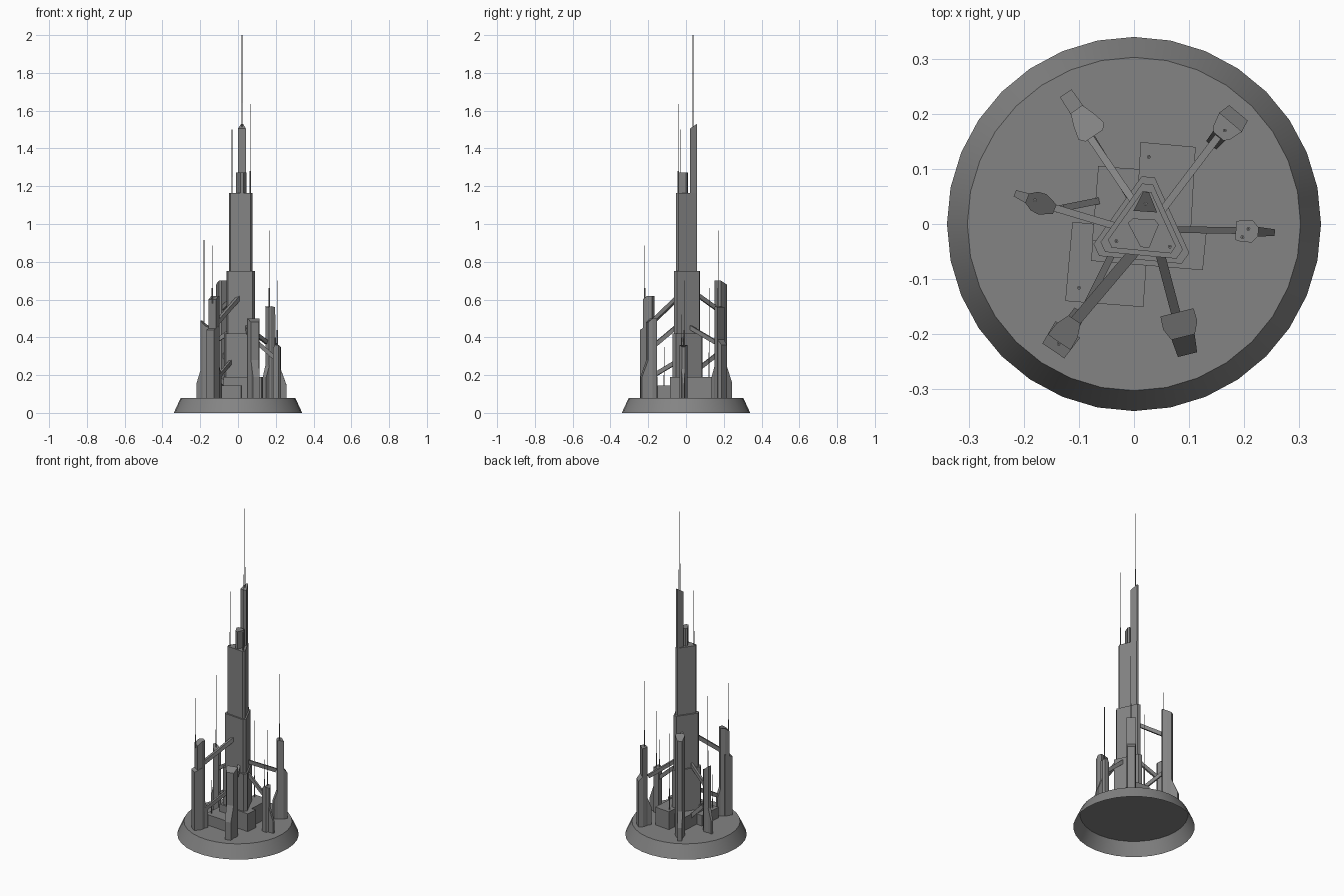
import bpy, bmesh
from math import sin, cos, radians, pi
from mathutils import Vector

if "Cube" in bpy.data.objects:
    bpy.data.objects.remove(bpy.data.objects["Cube"])

# dark grey finish shared by every part
GREY = bpy.data.materials.new("dark_grey")
GREY.diffuse_color = (.23, .23, .23, 1)
GREY.use_nodes = True
GREY.node_tree.nodes["Principled BSDF"].inputs["Base Color"].default_value = GREY.diffuse_color


def build(name, verts, faces):
    me = bpy.data.meshes.new(name)
    me.from_pydata(verts, [], faces)
    bm = bmesh.new()
    bm.from_mesh(me)
    bmesh.ops.recalc_face_normals(bm, faces=bm.faces)
    bm.to_mesh(me)
    bm.free()
    me.materials.append(GREY)
    ob = bpy.data.objects.new(name, me)
    bpy.context.collection.objects.link(ob)
    return ob


def prism(name, pts, z0, tops):
    """Upright prism; tops is one height or one height per outline point."""
    n = len(pts)
    if not isinstance(tops, (list, tuple)):
        tops = [tops] * n
    v = [(x, y, z0) for x, y in pts] + [(x, y, t) for (x, y), t in zip(pts, tops)]
    f = [tuple(range(n)), tuple(range(n, 2 * n))]
    f += [(i, (i + 1) % n, (i + 1) % n + n, i + n) for i in range(n)]
    return build(name, v, f)


def ring(r, n):
    return [(r * cos(2 * pi * i / n), r * sin(2 * pi * i / n)) for i in range(n)]


def antenna(name, x, y, z0, zm, z1):
    for part, r, a, b in (("_socket", .0036, z0, zm), ("_rod", .0016, zm, z1)):
        prism(name + part, [(x + p, y + q) for p, q in ring(r, 6)], a, b)


def beam(name, a, b, w, h):
    a, b = Vector(a), Vector(b)
    d = (b - a).normalized()
    s = d.cross(Vector((0, 0, 1))).normalized() * w / 2
    u = s.cross(d).normalized() * h / 2
    v = [p + i * s + j * u for p in (a, b) for i, j in ((-1, -1), (1, -1), (1, 1), (-1, 1))]
    build(name, v, [(0, 1, 2, 3), (4, 5, 6, 7), (0, 1, 5, 4), (1, 2, 6, 5), (2, 3, 7, 6), (3, 0, 4, 7)])


def radial_prism(name, centre, yaw, stations):
    """Symmetric prism; stations run along the yaw as (distance, half width, top)."""
    c, s = cos(radians(yaw)), sin(radians(yaw))

    def place(u, w):
        return (centre[0] + u * c - w * s, centre[1] + u * s + w * c)
    pts = [place(u, w) for u, w, t in stations] + [place(u, -w) for u, w, t in reversed(stations)]
    tops = [t for u, w, t in stations]
    prism(name, pts, DECK, tops + tops[::-1])


def tower(name, centre, yaw, body, foot, shoulder=None):
    radial_prism(name, centre, yaw, body)
    radial_prism(name + "_foot", centre, yaw, foot)
    if shoulder:
        radial_prism(name + "_shoulder", centre, yaw, shoulder)


DECK = 0.08

# base: open-bottomed frustum with a smooth flank
n = 32
v = [(x, y, 0) for x, y in ring(.34, n)] + [(x, y, DECK) for x, y in ring(.303, n)]
base = build("base", v, [(i, (i + 1) % n, (i + 1) % n + n, i + n) for i in range(n)] + [tuple(range(n, 2 * n))])
bpy.context.view_layer.objects.active = base
base.select_set(True)
bpy.ops.object.shade_smooth_by_angle(angle=radians(30))

# central core: three stacked triangles with cut corners
CX, CY, TURN = .017, -.008, 84.6


def cut_triangle(R, h):
    pts = []
    for k in range(3):
        a = radians(TURN + 120 * k)
        for e in (-h, h):
            pts.append((CX + R * cos(a) - e * sin(a), CY + R * sin(a) + e * cos(a)))
    return pts


for nm, R, h, z0, z1 in (("core_lower", .094, .012, DECK, .42),
                         ("core_middle", .081, .010, .42, .75),
                         ("core_upper", .067, .008, .75, 1.165)):
    prism(nm, cut_triangle(R, h), z0, z1)

# crown blocks
prism("crown_spire", [(-.001, .024), (.042, .021), (.027, .058), (.017, .059)],
      1.165, [1.505, 1.505, 1.53, 1.53])
prism("crown_block", [(-.011, .002), (-.002, .010), (.038, .008), (.045, -.001), (.028, -.043), (.012, -.042)],
      1.165, 1.272)
antenna("main_antenna", .021, .037, 1.5, 1.64, 2.0)
antenna("right_antenna", .065, -.041, 1.16, 1.28, 1.635)
antenna("left_antenna", -.032, -.031, 1.16, 1.25, 1.5)

# low annex blocks around the core
prism("annex_back", [(.012, .149), (.112, .140), (.103, -.02), (.003, -.01)], DECK, .19)
prism("annex_left", [(-.065, .105), (.02, .099), (.01, -.04), (-.076, -.03)], DECK, .16)
prism("annex_right", [(-.075, -.03), (-.078, -.067), (.125, -.084), (.132, -.013)], DECK, .19)
prism("annex_front", [(-.112, .004), (-.125, -.14), (.017, -.151), (.027, -.01)], DECK, .145)
antenna("annex_back_antenna", .027, .122, .18, .32, .66)
antenna("annex_front_antenna", -.1, -.116, .14, .2, .35)

# ring of six satellite towers: body, flared foot, optional lower shoulder
tower("tower_back_left", (-.09, .187), 124,
      [(-.032, .019, .7), (-.022, .028, .7), (.002, .022, .69), (.026, .013, .68)],
      [(.020, .014, .26), (.061, .0127, .16)])
tower("tower_back_right", (.168, .176), 50,
      [(-.022, .012, .56), (-.012, .02, .565), (.012, .027, .56)],
      [(-.02, .014, .25), (-.043, .012, .19)],
      [(.010, .027, .39), (.034, .022, .36)])
tower("tower_right", (.205, -.013), -3,
      [(-.020, .017, .34), (-.008, .02, .36), (.010, .020, .36), (.021, .008, .35)],
      [(.018, .009, .24), (.051, .006, .15)])
tower("tower_front_right", (.084, -.184), -76,
      [(-.024, .031, .5), (0, .032, .5), (.022, .022, .48)],
      [(.018, .022, .29), (.055, .018, .19)])
tower("tower_front_left", (-.126, -.2), 236,
      [(-.032, .013, .62), (-.008, .023, .62), (.018, .025, .6)],
      [(-.03, .013, .25), (-.05, .012, .19)],
      [(-.01, .027, .46), (.037, .024, .44)])
tower("tower_left", (-.172, .038), 158,
      [(-.030, .009, .45), (-.006, .02, .46), (.010, .018, .475), (.024, .009, .49)],
      [(.02, .010, .24), (.048, .006, .16)])

# tower antennas
antenna("back_right_antenna", .165, .17, .55, .66, .965)
antenna("right_tower_antenna", .208, -.009, .35, .44, .7)
antenna("right_tower_antenna_short", .197, -.024, .34, .4, .52)
antenna("front_left_antenna", -.137, -.218, .58, .66, .885)
antenna("left_tower_antenna", -.18, .043, .46, .58, .915)

# struts bracing towers to the core
for nm, a, b, w in (("back_left", (0, .04, .64), (-.085, .165, .55), .013),
                    ("back_right", (.04, .01, .46), (.15, .155, .375), .013),
                    ("right", (.07, -.01, .40), (.195, -.012, .29), .012),
                    ("front_right", (.045, -.045, .46), (.078, -.17, .355), .017),
                    ("front_left", (.005, -.045, .61), (-.118, -.19, .47), .020),
                    ("front_left_low", (-.03, -.035, .28), (-.105, -.185, .19), .013),
                    ("left", (-.03, -.005, .44), (-.16, .034, .35), .013),
                    ("left_low", (-.05, .045, .13), (-.135, .028, .22), .012),
                    ("back_left_low", (-.01, .05, .22), (-.08, .165, .31), .010)):
    beam("strut_" + nm, a, b, w, .022)
